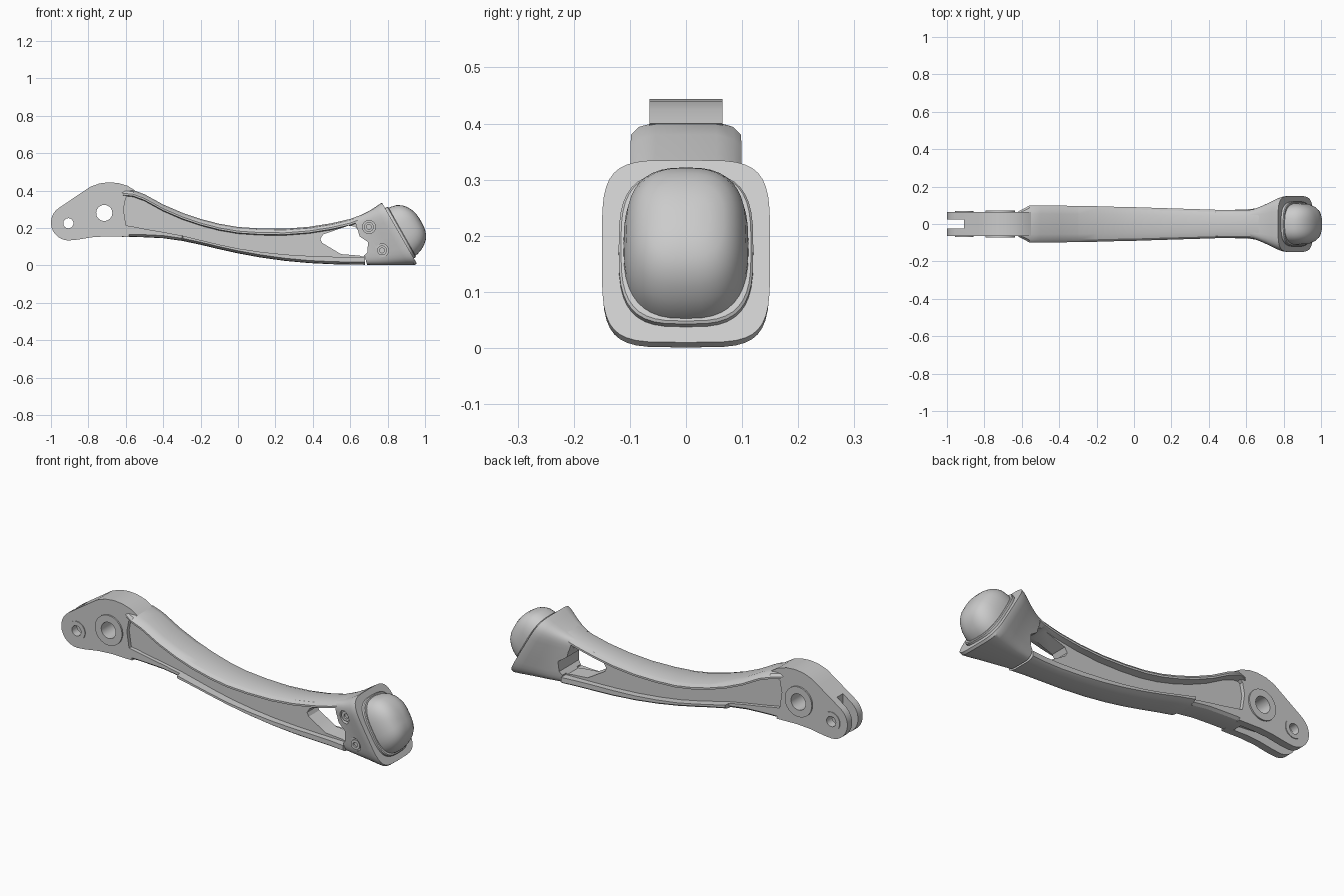
import bpy, bmesh
from math import cos, sin, pi, radians, copysign
from mathutils import Vector


def make(name, bm, smooth=True):
    bmesh.ops.recalc_face_normals(bm, faces=bm.faces)
    me = bpy.data.meshes.new(name)
    bm.to_mesh(me)
    bm.free()
    ob = bpy.data.objects.new(name, me)
    bpy.context.collection.objects.link(ob)
    return ob


def loft(name, rings):
    bm = bmesh.new()
    vs = [[bm.verts.new(p) for p in r] for r in rings]
    n = len(vs[0])
    for a, b in zip(vs, vs[1:]):
        for i in range(n):
            j = (i + 1) % n
            bm.faces.new((a[i], a[j], b[j], b[i]))
    bm.faces.new(vs[0])
    bm.faces.new(vs[-1][::-1])
    return make(name, bm)


def plate(name, outline, y0, y1):
    return loft(name, [[(x, y, z) for x, z in outline] for y in (y0, y1)])


def disc(name, x, z, r, y0, y1):
    return plate(name, [(x + r * cos(2 * pi * i / 32), z + r * sin(2 * pi * i / 32))
                        for i in range(32)], y0, y1)


def activate(ob):
    bpy.ops.object.select_all(action='DESELECT')
    ob.select_set(True)
    bpy.context.view_layer.objects.active = ob


def cut(targets, cutter):
    cutter.hide_render = True
    for ob in targets:
        m = ob.modifiers.new("cut", 'BOOLEAN')
        m.operation = 'DIFFERENCE'
        m.solver = 'EXACT'
        m.object = cutter
        activate(ob)
        bpy.ops.object.modifier_apply(modifier=m.name)
    bpy.data.objects.remove(cutter)


def oval(centre, up, half_y, p, n=40):
    """Superellipse ring: 'up' is the half-height vector, y is the width."""
    pts = []
    for i in range(n):
        a = 2 * pi * i / n
        c, s = cos(a), sin(a)
        q = centre + up * copysign(abs(s) ** (2 / p), s)
        q.y += half_y * copysign(abs(c) ** (2 / p), c)
        pts.append(q)
    return pts


# Pivot lug with fork slot
arc = [(-0.905 + 0.095 * cos(radians(a)), 0.228 + 0.095 * sin(radians(a)))
       for a in range(125, 271, 12)]
lug = plate("pivot_lug", arc + [
    (-0.86, 0.137), (-0.78, 0.150), (-0.70, 0.155), (-0.58, 0.152), (-0.60, 0.22),
    (-0.612, 0.30), (-0.60, 0.36), (-0.55, 0.40), (-0.59, 0.425), (-0.64, 0.44),
    (-0.69, 0.444), (-0.74, 0.438), (-0.79, 0.42), (-0.83, 0.393)], -0.065, 0.065)
cut([lug], plate("slot_cutter", [(-1.1, 0.6), (-0.91, 0.6), (-0.91, 0.24), (-0.86, 0.20),
                                 (-0.62, 0.18), (-0.60, 0.0), (-1.1, 0.0)], -0.025, 0.025))

# Pivot bosses and holes
boss = disc("pivot_boss", -0.715, 0.28, 0.08, -0.073, 0.073)
washers = [disc("pin_washer", -0.907, 0.225, 0.05, s * 0.055, s * 0.069) for s in (-1, 1)]
cut([lug, boss], disc("pivot_cutter", -0.715, 0.28, 0.043, -0.3, 0.3))
cut([lug] + washers, disc("pin_cutter", -0.907, 0.225, 0.027, -0.3, 0.3))

# I-section arm: x, top z, bottom z, top half width, bottom half width, bottom rim height
stations = [
    (-0.62, 0.408, 0.152, 0.066, 0.065, 0.065),
    (-0.56, 0.402, 0.152, 0.098, 0.065, 0.055),
    (-0.50, 0.380, 0.150, 0.099, 0.065, 0.045),
    (-0.40, 0.325, 0.145, 0.098, 0.065, 0.033),
    (-0.30, 0.282, 0.131, 0.097, 0.065, 0.028),
    (-0.295, 0.280, 0.130, 0.097, 0.092, 0.028),
    (-0.20, 0.248, 0.110, 0.095, 0.091, 0.025),
    (-0.10, 0.222, 0.086, 0.092, 0.088, 0.025),
    (0.0, 0.205, 0.064, 0.090, 0.086, 0.026),
    (0.12, 0.197, 0.042, 0.086, 0.083, 0.030),
    (0.25, 0.196, 0.024, 0.082, 0.080, 0.034),
    (0.38, 0.206, 0.012, 0.078, 0.077, 0.038),
    (0.50, 0.225, 0.006, 0.074, 0.075, 0.040),
    (0.60, 0.248, 0.004, 0.074, 0.078, 0.040),
    (0.68, 0.278, 0.003, 0.082, 0.086, 0.040)]
rings = []
for x, zt, zb, w, w2, rim in stations:
    web = 0.045
    half = [(0.55 * w, zt), (0.86 * w, zt - 0.008), (w, zt - 0.022), (w, zt - 0.032),
            (web, zt - 0.036), (web, zb + rim), (w2, zb + rim), (w2, zb + 0.014),
            (0.8 * w2, zb + 0.003), (0.5 * w2, zb)]
    rings.append([(x, y, z) for y, z in half] + [(x, -y, z) for y, z in half[::-1]])
arm = loft("arm_beam", rings)

# Flared socket: top x z, bottom x z, half width, squareness
socket_rings = []
for xt, zt, xb, zb, w, p in [
        (0.62, 0.255, 0.69, 0.003, 0.078, 6), (0.66, 0.270, 0.77, 0.001, 0.096, 5.5),
        (0.70, 0.290, 0.85, 0.001, 0.118, 5), (0.735, 0.312, 0.91, 0.001, 0.140, 4.6),
        (0.755, 0.326, 0.945, 0.001, 0.149, 4.5), (0.77, 0.335, 0.956, 0.010, 0.150, 4.5)]:
    t, b = Vector((xt, 0, zt)), Vector((xb, 0, zb))
    socket_rings.append(oval((t + b) / 2, (t - b) / 2, w, p))
socket = loft("flared_socket", socket_rings)

# Window through the web
cut([arm, socket], plate("window_cutter", [
    (0.44, 0.14), (0.455, 0.165), (0.59, 0.212), (0.625, 0.207), (0.64, 0.19),
    (0.65, 0.155), (0.695, 0.125), (0.692, 0.07), (0.67, 0.046), (0.65, 0.052),
    (0.55, 0.06), (0.45, 0.12)], -0.3, 0.3))

# Screws sunk in the front of the socket
screws = []
for x, z, y in [(0.70, 0.205, -0.076), (0.77, 0.08, -0.098)]:
    cut([socket, arm], disc("screw_cutter", x, z, 0.035, -0.3, y))
    s = disc("screw_head", x, z, 0.026, y - 0.012, y + 0.01)
    cut([s], disc("drive_cutter", x, z, 0.013, -0.3, y - 0.002))
    screws.append(s)

# Collar and domed end cap, built along the tilted socket axis
base = Vector((0.863, 0, 0.172))
up = Vector((-0.49, 0, 0.872))
axis = Vector((0.872, 0, 0.49))
collar = loft("cap_collar", [oval(base + axis * n, up * v, w, 3.2) for n, v, w in
                             [(-0.02, 0.155, 0.120), (0.012, 0.155, 0.120),
                              (0.016, 0.151, 0.116)]])
dome = loft("end_cap", [oval(base + axis * n + up * o, up * v, w, 2.7) for n, v, w, o in [
    (0.0, 0.147, 0.112, 0), (0.03, 0.145, 0.111, 0), (0.06, 0.136, 0.107, 0.002),
    (0.085, 0.121, 0.098, 0.002), (0.105, 0.101, 0.086, 0), (0.12, 0.076, 0.068, -0.002),
    (0.129, 0.046, 0.042, -0.004), (0.132, 0.018, 0.016, -0.005)]])

for ob in [lug, boss, arm, socket, collar, dome] + washers + screws:
    activate(ob)
    bpy.ops.object.shade_smooth_by_angle(angle=radians(30))
